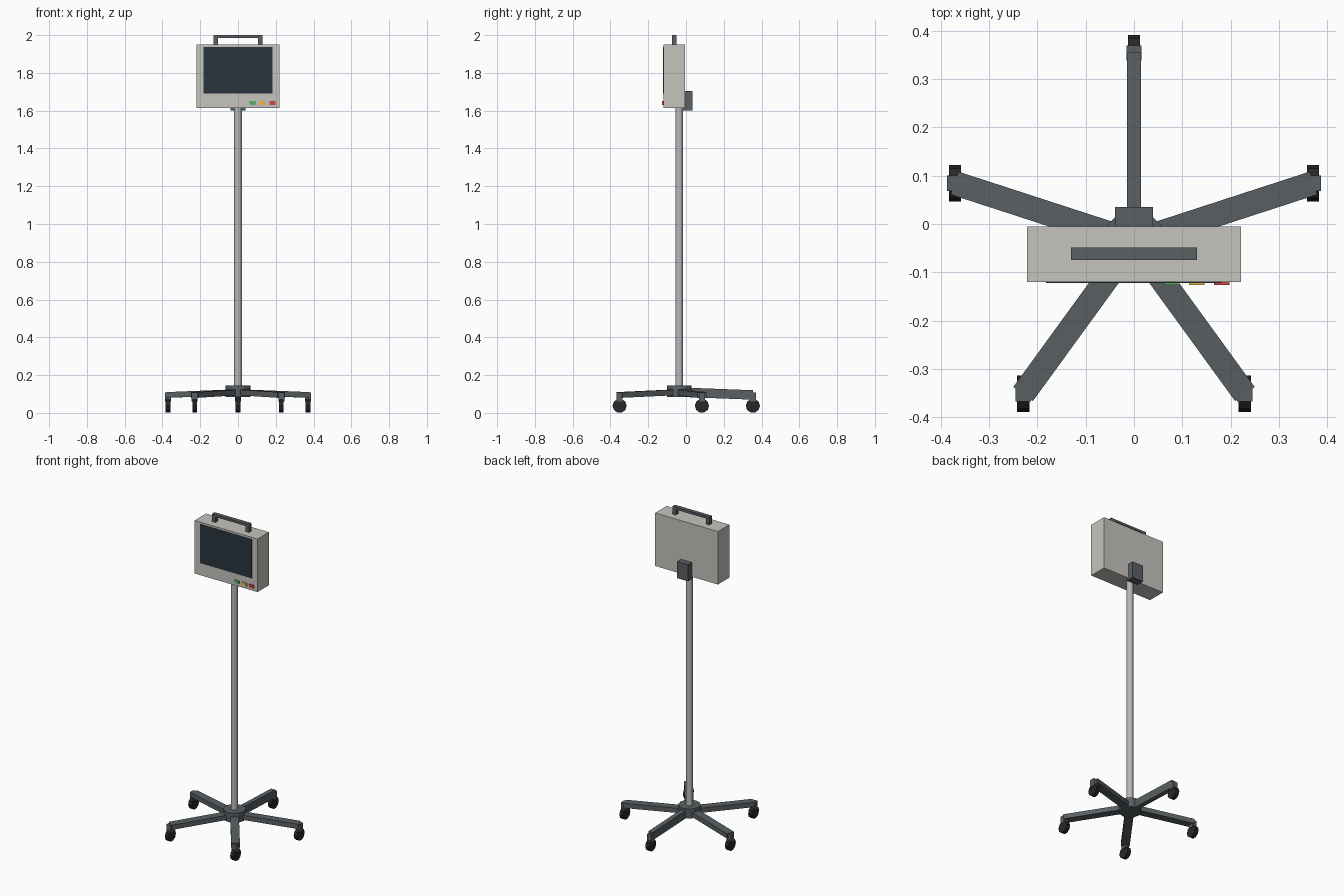
import bpy, math
from mathutils import Vector, Matrix

if "Cube" in bpy.data.objects:
    bpy.data.objects.remove(bpy.data.objects["Cube"])


def material(name, rgb):
    m = bpy.data.materials.new(name)
    m.diffuse_color = (*rgb, 1)
    m.use_nodes = True
    m.node_tree.nodes["Principled BSDF"].inputs["Base Color"].default_value = m.diffuse_color
    return m


dark = material("dark_grey", (0.10, 0.115, 0.125))
black = material("black", (0.02, 0.02, 0.022))
steel = material("steel", (0.48, 0.50, 0.50))
shell = material("warm_shell", (0.56, 0.55, 0.51))
glass = material("screen_dark", (0.022, 0.035, 0.05))
green = material("green", (0.12, 0.42, 0.14))
yellow = material("yellow", (0.75, 0.50, 0.06))
red = material("red", (0.65, 0.06, 0.06))


def finish(name, mat):
    ob = bpy.context.object
    ob.name = name
    ob.data.materials.append(mat)
    return ob


def box(name, lo, hi, mat):
    lo, hi = Vector(lo), Vector(hi)
    bpy.ops.mesh.primitive_cube_add(size=1)
    ob = finish(name, mat)
    ob.data.transform(Matrix.Translation((lo + hi) / 2) @ Matrix.Diagonal((*(hi - lo), 1)))
    return ob


def cylinder(name, center, r, depth, sides, mat, rot=(0, 0, 0)):
    bpy.ops.mesh.primitive_cylinder_add(vertices=sides, radius=r, depth=depth,
                                        location=center, rotation=rot)
    return finish(name, mat)


CY = -0.036   # y of the pole axis
R = 0.39      # reach of the base arms

# Base hub and pole
cylinder("base_hub", (0, CY, 0.115), 0.065, 0.06, 12, dark)
cylinder("pole", (0, CY, 0.87), 0.02, 1.50, 12, steel)

# Five sloping arms, each with a caster; the rear arm stands on edge
for i in range(5):
    a = math.radians(90 + 72 * i)
    start = Vector((0, CY, 0.11))
    end = Vector((R * math.cos(a), CY + R * math.sin(a), 0.095))
    d = end - start
    w, h = (0.03, 0.05) if i == 0 else (0.05, 0.03)
    arm = box(f"base_arm_{i}", (0, -w / 2, -h / 2), (d.length, w / 2, h / 2), dark)
    arm.location = start
    arm.rotation_euler = (0, math.asin(-d.z / d.length), a)
    x, y = end.x, end.y
    box(f"caster_fork_{i}", (x - 0.016, y - 0.016, 0.06), (x + 0.016, y + 0.016, 0.107), dark)
    cylinder(f"caster_wheel_{i}", (x, y, 0.0375), 0.0375, 0.025, 10, black,
             (0, math.pi / 2, 0))

# Monitor body, screen and rear clamp
box("monitor_body", (-0.221, -0.12, 1.613), (0.221, -0.005, 1.95), shell)
box("screen", (-0.182, -0.122, 1.69), (0.182, -0.115, 1.938), glass)
box("pole_clamp", (-0.039, -0.015, 1.60), (0.039, 0.035, 1.705), dark)

# Buttons
for name, x, mat in (("green", 0.078, green), ("yellow", 0.13, yellow), ("red", 0.182, red)):
    box(name + "_button", (x - 0.016, -0.126, 1.63), (x + 0.016, -0.115, 1.65), mat)

# Carry handle
box("handle_bar", (-0.13, -0.075, 1.985), (0.13, -0.049, 2.0), dark)
for side, x in (("left", -0.118), ("right", 0.118)):
    box(f"handle_post_{side}", (x - 0.012, -0.075, 1.945), (x + 0.012, -0.049, 1.99), dark)
